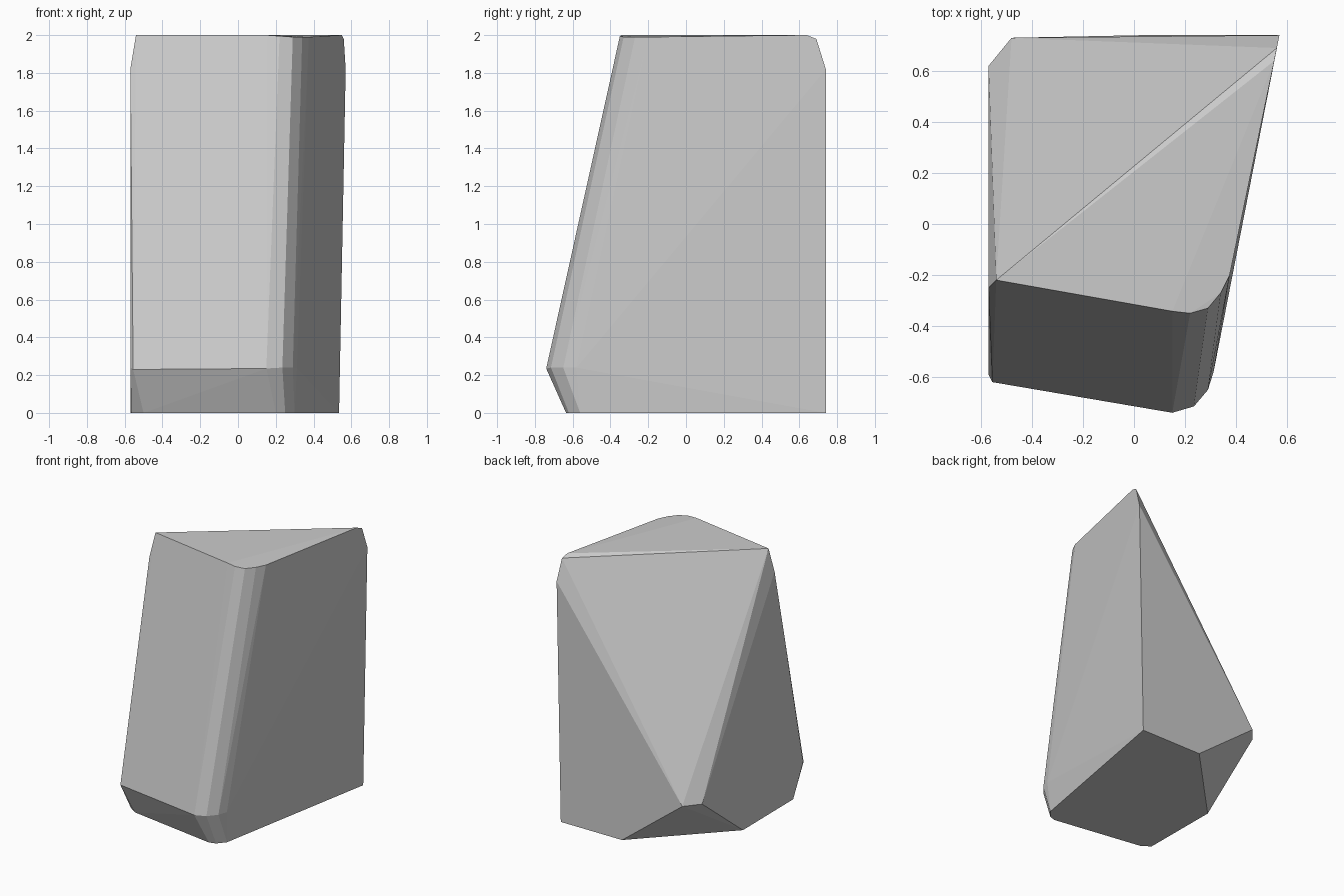
import bpy, bmesh, math

if "Cube" in bpy.data.objects:
    bpy.data.objects.remove(bpy.data.objects["Cube"])

# Faceted rock: a convex hull over its corner clusters
top = [(-0.54, -0.22, 2.0), (0.15, -0.342, 2.0), (0.22, -0.35, 1.995), (0.29, -0.33, 1.99),
       (0.34, -0.27, 1.99), (0.375, -0.2, 1.99), (0.55, 0.64, 2.0), (0.56, 0.69, 1.98)]
upper_edges = [(-0.57, -0.25, 1.82), (0.57, 0.74, 1.82)]
back_left = [(-0.57, 0.62, 0.385), (-0.48, 0.73, 0.385)]
front_belt = [(-0.57, -0.59, 0.24), (-0.555, -0.62, 0.23), (0.15, -0.74, 0.235),
              (0.235, -0.715, 0.24), (0.29, -0.65, 0.24), (0.312, -0.58, 0.24)]
base = [(-0.565, -0.48, 0), (-0.5, -0.525, 0), (0.2, -0.635, 0), (0.25, -0.62, 0),
        (0.3, -0.56, 0), (0.535, 0.74, 0), (0.02, 0.74, 0), (-0.57, 0.13, 0)]

bm = bmesh.new()
for p in top + upper_edges + back_left + front_belt + base:
    bm.verts.new(p)
hull = bmesh.ops.convex_hull(bm, input=bm.verts)
loose = [v for v in bm.verts if not v.link_faces]
bmesh.ops.delete(bm, geom=loose, context='VERTS')

# Merge nearly flat triangles into clean facets
bmesh.ops.dissolve_limit(bm, angle_limit=math.radians(1.0), verts=bm.verts, edges=bm.edges)
bmesh.ops.recalc_face_normals(bm, faces=bm.faces)

mesh = bpy.data.meshes.new("rock")
bm.to_mesh(mesh)
bm.free()
rock = bpy.data.objects.new("rock", mesh)
bpy.context.collection.objects.link(rock)
